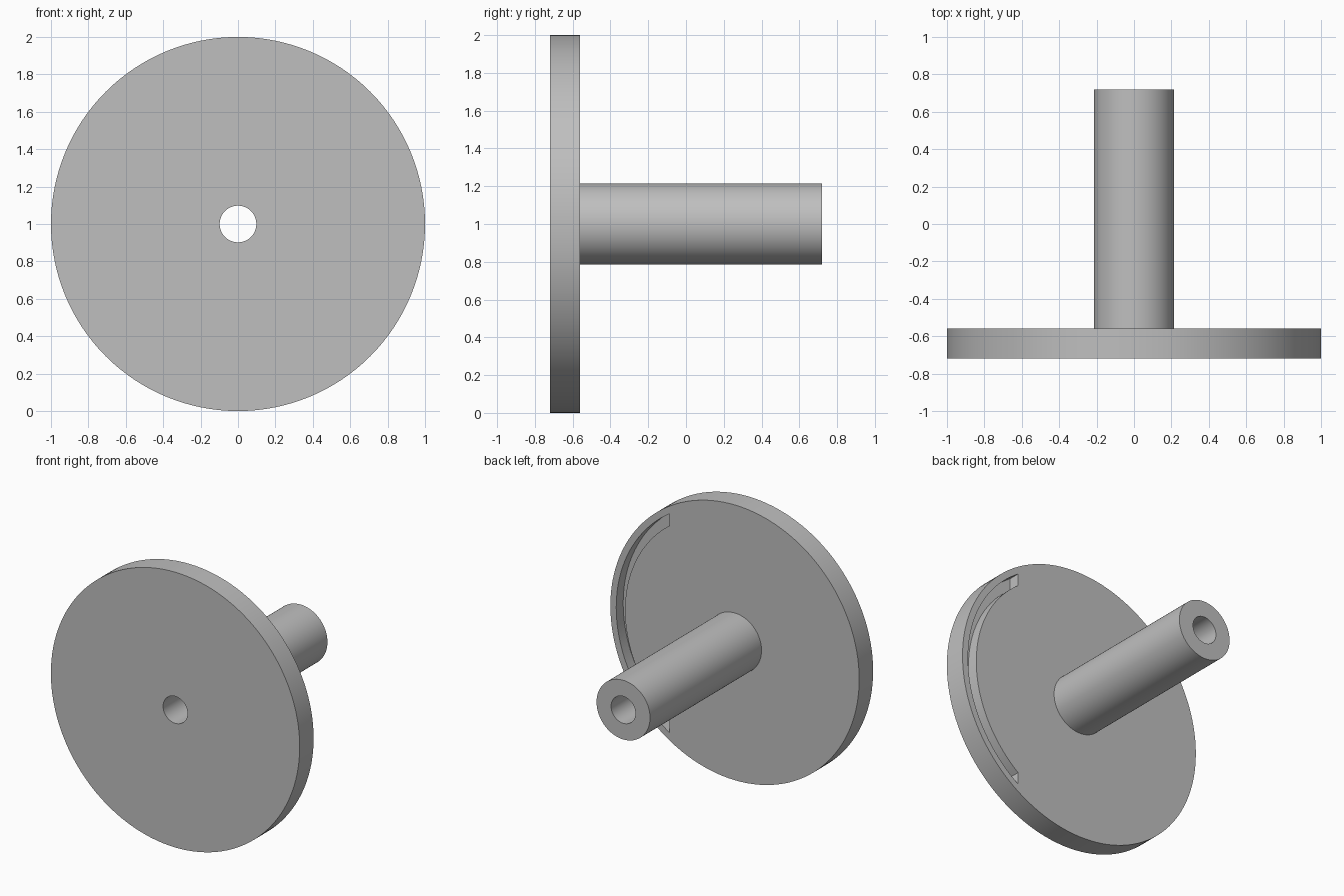
import bpy
import bmesh
from math import acos, cos, sin, pi, radians

cube = bpy.data.objects.get("Cube")
if cube:
    bpy.data.objects.remove(cube, do_unlink=True)

SEGMENTS = 128
CENTRE_Z = 1.0
FRONT, FLANGE_BACK, SHAFT_END = -0.72, -0.56, 0.72
BORE_R, SHAFT_R, FLANGE_R = 0.098, 0.215, 1.0
SLOT_OUTER, SLOT_INNER, SLOT_X, SLOT_DEPTH = 0.953, 0.882, 0.524, 0.08

grey = bpy.data.materials.new("plain grey")
grey.use_nodes = True
colour = (0.52, 0.52, 0.52, 1)
grey.diffuse_color = colour
grey.node_tree.nodes["Principled BSDF"].inputs["Base Color"].default_value = colour


def add_object(name, bm):
    bmesh.ops.recalc_face_normals(bm, faces=bm.faces)
    mesh = bpy.data.meshes.new(name)
    bm.to_mesh(mesh)
    bm.free()
    mesh.materials.append(grey)
    obj = bpy.data.objects.new(name, mesh)
    bpy.context.collection.objects.link(obj)
    return obj


def point(bm, radius, angle, y):
    return bm.verts.new((radius * cos(angle), y, CENTRE_Z + radius * sin(angle)))


def lathe(name, profile):
    """Turn a closed (radius, y) profile about the shaft axis."""
    bm = bmesh.new()
    rings = [[point(bm, r, 2 * pi * i / SEGMENTS, y) for i in range(SEGMENTS)]
             for r, y in profile]
    for k, ring in enumerate(rings):
        after = rings[(k + 1) % len(rings)]
        for i in range(SEGMENTS):
            j = (i + 1) % SEGMENTS
            bm.faces.new((ring[i], ring[j], after[j], after[i]))
    return add_object(name, bm)


def arc_slot(name, steps=48):
    """Curved bar with both ends cut on one upright plane."""
    bm = bmesh.new()
    y = FLANGE_BACK - SLOT_DEPTH
    arcs = []
    for radius in (SLOT_INNER, SLOT_OUTER):
        limit = acos(SLOT_X / radius)
        arcs.append([point(bm, radius, limit * (2 * i / steps - 1), y)
                     for i in range(steps + 1)])
    inner, outer = arcs
    for i in range(steps):
        bm.faces.new((inner[i], inner[i + 1], outer[i + 1], outer[i]))
    made = bmesh.ops.extrude_face_region(bm, geom=bm.faces[:])
    verts = [v for v in made["geom"] if isinstance(v, bmesh.types.BMVert)]
    bmesh.ops.translate(bm, verts=verts, vec=(0, 2 * SLOT_DEPTH, 0))
    return add_object(name, bm)


# Round flange and hollow shaft, turned as one solid
body = lathe("flange_and_hollow_shaft", [
    (BORE_R, FRONT), (FLANGE_R, FRONT), (FLANGE_R, FLANGE_BACK),
    (SHAFT_R, FLANGE_BACK), (SHAFT_R, SHAFT_END), (BORE_R, SHAFT_END)])

# Curved slot sunk into the back of the flange
cutter = arc_slot("slot_cutter")
cutter.hide_render = True
cut = body.modifiers.new("curved slot", "BOOLEAN")
cut.operation = "DIFFERENCE"
cut.solver = "EXACT"
cut.object = cutter

bpy.ops.object.select_all(action="DESELECT")
body.select_set(True)
bpy.context.view_layer.objects.active = body
bpy.ops.object.modifier_apply(modifier=cut.name)
bpy.data.objects.remove(cutter, do_unlink=True)
bpy.ops.object.shade_smooth_by_angle(angle=radians(30))
